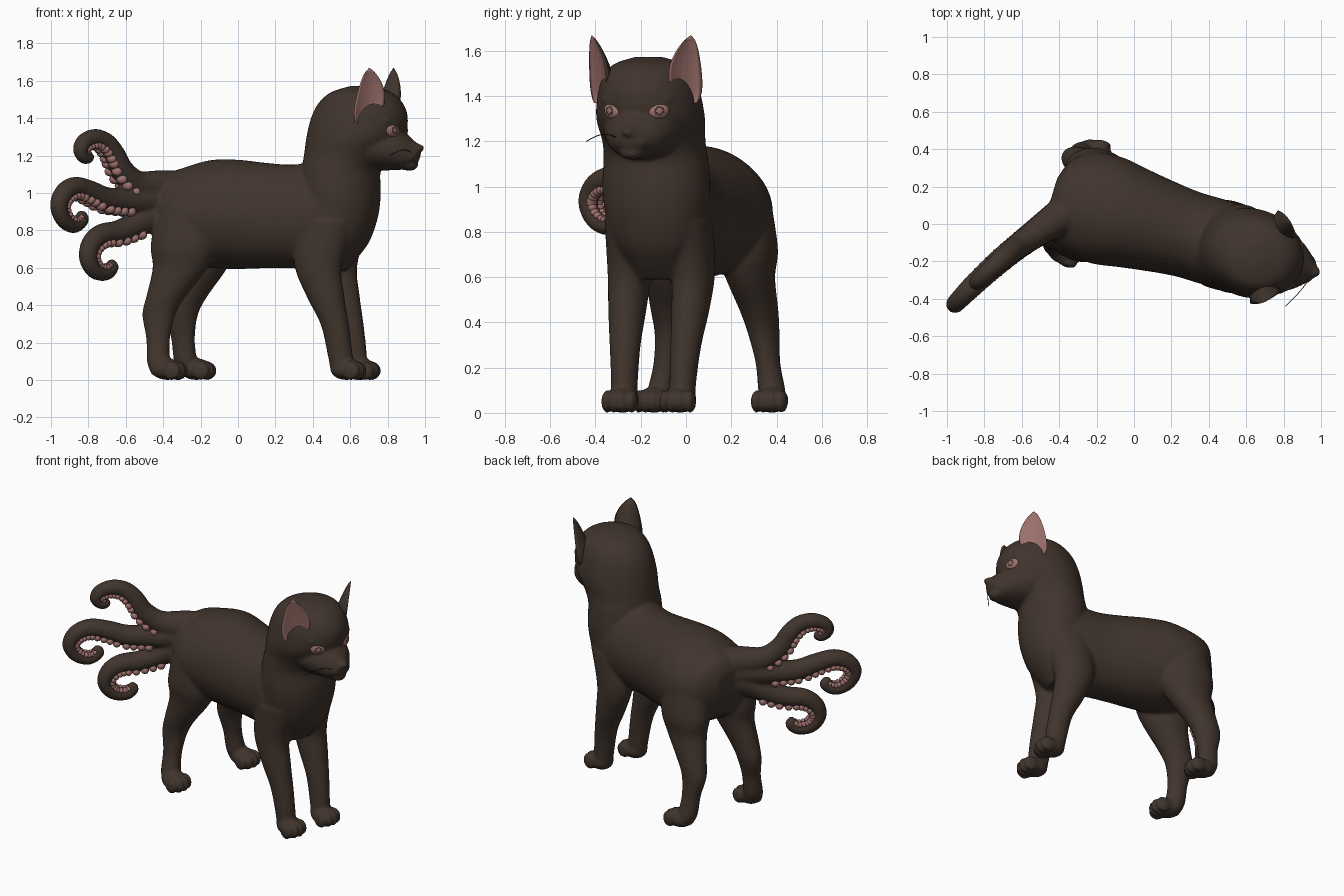
import bpy, bmesh, math
from mathutils import Vector, Matrix

if "Cube" in bpy.data.objects:
    bpy.data.objects.remove(bpy.data.objects["Cube"])

YAW = math.radians(-16.5)          # the animal stands turned in the frame
ORIGIN = (0, 0.03, 0)


def material(name, rgb):
    m = bpy.data.materials.new(name)
    m.diffuse_color = (*rgb, 1)
    m.use_nodes = True
    m.node_tree.nodes["Principled BSDF"].inputs["Base Color"].default_value = m.diffuse_color
    return m


FUR = material("dark brown fur", (0.052, 0.035, 0.026))
PINK = material("dusty pink skin", (0.34, 0.165, 0.15))
DARK = material("black brown", (0.02, 0.014, 0.011))


def spline(keys, n=6):
    """Smooth curve through tuples of any length."""
    out = []
    for i in range(len(keys) - 1):
        a, b, c, d = (keys[max(0, min(len(keys) - 1, i + k))] for k in (-1, 0, 1, 2))
        for j in range(n):
            t = j / n
            out.append(tuple(0.5 * (2 * q + (r - p) * t + (2 * p - 5 * q + 4 * r - s) * t * t
                                    + (3 * q - p - 3 * r + s) * t ** 3)
                             for p, q, r, s in zip(a, b, c, d)))
    return out + [tuple(keys[-1])]


def loft(bm, rings, sides=44):
    """Closed tube through rings given as (centre, axis a, axis b)."""
    loops = []
    for c, a, b in rings:
        loops.append([bm.verts.new(Vector(c) + Vector(a) * math.cos(k * math.tau / sides)
                                   + Vector(b) * math.sin(k * math.tau / sides))
                      for k in range(sides)])
    for p, q in zip(loops, loops[1:]):
        for k in range(sides):
            bm.faces.new((p[k], p[(k + 1) % sides], q[(k + 1) % sides], q[k]))
    bm.faces.new(loops[0])
    bm.faces.new(loops[-1])


def ellipsoid(bm, c, r, rot=None, seg=20):
    m = Matrix.Translation(c) @ (rot or Matrix()) @ Matrix.Diagonal((*r, 1))
    vs = bmesh.ops.create_uvsphere(bm, u_segments=seg, v_segments=max(6, seg * 2 // 3),
                                   radius=1, matrix=m)["verts"]
    return {f for v in vs for f in v.link_faces}


def finish(bm, name, mats, turned=True):
    bmesh.ops.recalc_face_normals(bm, faces=bm.faces)
    for f in bm.faces:
        f.smooth = True
    me = bpy.data.meshes.new(name)
    bm.to_mesh(me)
    bm.free()
    for m in mats:
        me.materials.append(m)
    ob = bpy.data.objects.new(name, me)
    bpy.context.collection.objects.link(ob)
    if turned:
        ob.rotation_euler.z = YAW
        ob.location = ORIGIN
    return ob


# ---------- body, head, legs and tails fused into one smooth skin ----------
bm = bmesh.new()

# trunk: (forward, centre z, half height, half width)
trunk = [(-.455, .93, .09, .09), (-.41, .91, .185, .20), (-.30, .885, .25, .28),
         (-.15, .888, .288, .295), (0, .886, .292, .272), (.15, .88, .282, .25),
         (.30, .875, .277, .234), (.45, .88, .287, .234), (.60, .9, .26, .225),
         (.70, .92, .19, .17), (.755, .94, .08, .08)]
loft(bm, [((u, 0, z), (0, w, 0), (0, 0, h)) for u, z, h, w in spline(trunk)])

# chest, neck and skull: (z, forward, half length, half width)
skull = [(.59, .53, .07, .10), (.66, .54, .125, .15), (.75, .55, .178, .20), (.88, .565, .207, .228),
         (1.0, .57, .215, .24), (1.12, .575, .21, .233), (1.20, .605, .228, .228),
         (1.30, .655, .264, .238), (1.40, .677, .262, .226), (1.48, .684, .228, .202),
         (1.54, .687, .16, .155), (1.573, .685, .05, .06)]
loft(bm, [((u, 0, z), (a, 0, 0), (0, b, 0)) for z, u, a, b in spline(skull)])

# muzzle with nose and chin
muzzle = [(.78, 1.25, .13, .18), (.89, 1.235, .112, .14), (.95, 1.218, .088, .098),
          (.985, 1.212, .064, .062), (1.012, 1.222, .038, .036)]
loft(bm, [((u, 0, z), (0, w, 0), (0, 0, h)) for u, z, h, w in spline(muzzle)])
ellipsoid(bm, (1.008, 0, 1.24), (.031, .03, .022))
ellipsoid(bm, (.955, 0, 1.15), (.048, .055, .032))

front_leg = [(.53, .12, .85, .17, .12), (.49, .145, .62, .13, .095), (.53, .145, .45, .103, .082),
             (.58, .14, .30, .076, .068), (.607, .135, .15, .068, .059), (.62, .133, .04, .06, .058)]
rear_leg = [(-.23, .15, .9, .175, .14), (-.25, .178, .72, .18, .13), (-.268, .185, .6, .15, .106),
            (-.34, .205, .45, .107, .083), (-.378, .215, .35, .089, .068),
            (-.376, .235, .22, .064, .054), (-.368, .255, .1, .062, .06), (-.35, .268, .03, .05, .055)]
for s in (1, -1):
    for leg in (front_leg, rear_leg):
        loft(bm, [((u, s * v, z), (a, 0, 0), (0, b, 0)) for u, v, z, a, b in spline(leg)])
    # paws with four toes
    for pu, pv in ((.645, .133), (-.313, .272)):
        ellipsoid(bm, (pu, s * pv, .058), (.09, .072, .058))
        for k, off in enumerate((-.058, -.02, .02, .058)):
            fwd = .058 if k in (1, 2) else .04
            ellipsoid(bm, (pu + fwd, s * pv + off, .05), (.05, .024, .051))
    # lip pads and brows
    ellipsoid(bm, (.962, s * .034, 1.197), (.043, .045, .034))
    ellipsoid(bm, (.867, s * .105, 1.385), (.03, .06, .018))

bm.transform(Matrix.Translation(ORIGIN) @ Matrix.Rotation(YAW, 4, 'Z'))

# three curling tentacle tails grown out of the rump, in frame coordinates
tails = {
    "upper": [(-.28, 1.0), (-.42, 1.03), (-.54, 1.05), (-.62, 1.12), (-.665, 1.21), (-.71, 1.27),
              (-.77, 1.293), (-.825, 1.27), (-.842, 1.225), (-.815, 1.188), (-.78, 1.205)],
    "middle": [(-.28, .97), (-.42, .965), (-.56, .957), (-.70, .965), (-.79, 1.005), (-.87, 1.03),
               (-.93, 1.0), (-.957, .93), (-.93, .855), (-.875, .824), (-.83, .86), (-.855, .895)],
    "lower": [(-.28, .95), (-.42, .90), (-.54, .835), (-.64, .79), (-.73, .775), (-.785, .725),
              (-.80, .65), (-.765, .585), (-.705, .572), (-.672, .605), (-.695, .63)],
}


def sheet(x):                       # sideways sweep shared by the tails
    d = -.35 - x
    return .06 - .55 * d - .42 * d * d


for name, keys in tails.items():
    pts = [Vector((x, sheet(x), z)) for x, z in spline(keys, 8)]
    last = len(pts) - 1
    cups = bmesh.new()
    rings, run = [], 0
    for i, p in enumerate(pts):
        t = i / last
        T = (pts[min(last, i + 1)] - pts[max(0, i - 1)]).normalized()
        B = Vector((.55 + .84 * (-.35 - p.x), -1, 0)).normalized()
        N = B.cross(T).normalized()   # points to the inside of the curl
        r = (.08 - .05 * t + .05 * max(0, 1 - t / .25) ** 2) * min(1, .2 + math.sqrt((1 - t) * 14))
        rings.append((p, B * r, N * r))
        run += (p - pts[i - 1]).length if i else 0
        if run > r * .6 and .2 < t < .94:     # paired suckers
            run = 0
            rot = Matrix((T, B, N)).transposed().to_4x4()
            for k in (-1, 1):
                ellipsoid(cups, p + N * r * .78 + B * k * r * .48,
                          (r * .4, r * .54, r * .4), rot, 10)
    loft(bm, rings, 20)
    finish(cups, name + "_tail_suckers", [PINK], turned=False)

body = finish(bm, "cat_body", [FUR], turned=False)
mod = body.modifiers.new("fuse", "REMESH")
mod.mode = 'VOXEL'
mod.voxel_size = 0.01
mod.use_smooth_shade = True
mod = body.modifiers.new("relax", "SMOOTH")
mod.factor = 0.5
mod.iterations = 7

# ---------- ears: curved shell, fur behind and pink in front ----------
for s, side in ((1, "left"), (-1, "right")):
    bm = bmesh.new()
    base, tip = Vector((.742, s * .185, 1.37)), Vector((.80, s * .228, 1.668))
    e, n = Vector((.75, -s * .66, 0)), Vector((.66, s * .75, 0))
    for mat, depth in ((0, .10), (1, .025)):
        grid = []
        for i in range(15):
            t = i / 14
            w = .185 * (1 - t) ** .75 * (t + .04) ** .5 + .003
            mid = base.lerp(tip, t) + e * .025 * math.sin(math.pi * t) + n * .035 * (1 - t)
            grid.append([bm.verts.new(mid + e * w * x - n * depth * (1 - t) ** .7 * (1 - x * x))
                         for x in (k / 5 - 1 for k in range(11))])
        for p, q in zip(grid, grid[1:]):
            for k in range(10):
                bm.faces.new((p[k], p[k + 1], q[k + 1], q[k])).material_index = mat
    bmesh.ops.remove_doubles(bm, verts=bm.verts, dist=0.0005)
    finish(bm, side + "_ear", [FUR, PINK])

    # eye: pink almond with a brown iris ring
    bm = bmesh.new()
    c = Vector((.888, s * .104, 1.335))
    rot = Matrix.Rotation(s * math.radians(28), 4, 'Z') @ Matrix.Rotation(s * .15, 4, 'X')
    inv = rot.to_3x3().transposed()
    for f in ellipsoid(bm, c, (.026, .049, .037), rot, 40):
        p = inv @ (f.calc_center_median() - c)
        f.material_index = 1 if .013 < math.hypot(p.y, p.z) < .021 else 0
    finish(bm, side + "_eye", [PINK, FUR])

# ---------- single whisker ----------
cu = bpy.data.curves.new("whisker", 'CURVE')
cu.dimensions = '3D'
cu.bevel_depth = 0.002
sp = cu.splines.new('POLY')
path = spline([(.94, -.29, 1.21), (.90, -.345, 1.23), (.86, -.39, 1.225), (.81, -.44, 1.20)], 4)
sp.points.add(len(path) - 1)
for q, c in zip(sp.points, path):
    q.co = (*c, 1)
cu.materials.append(DARK)
bpy.context.collection.objects.link(bpy.data.objects.new("whisker", cu))
